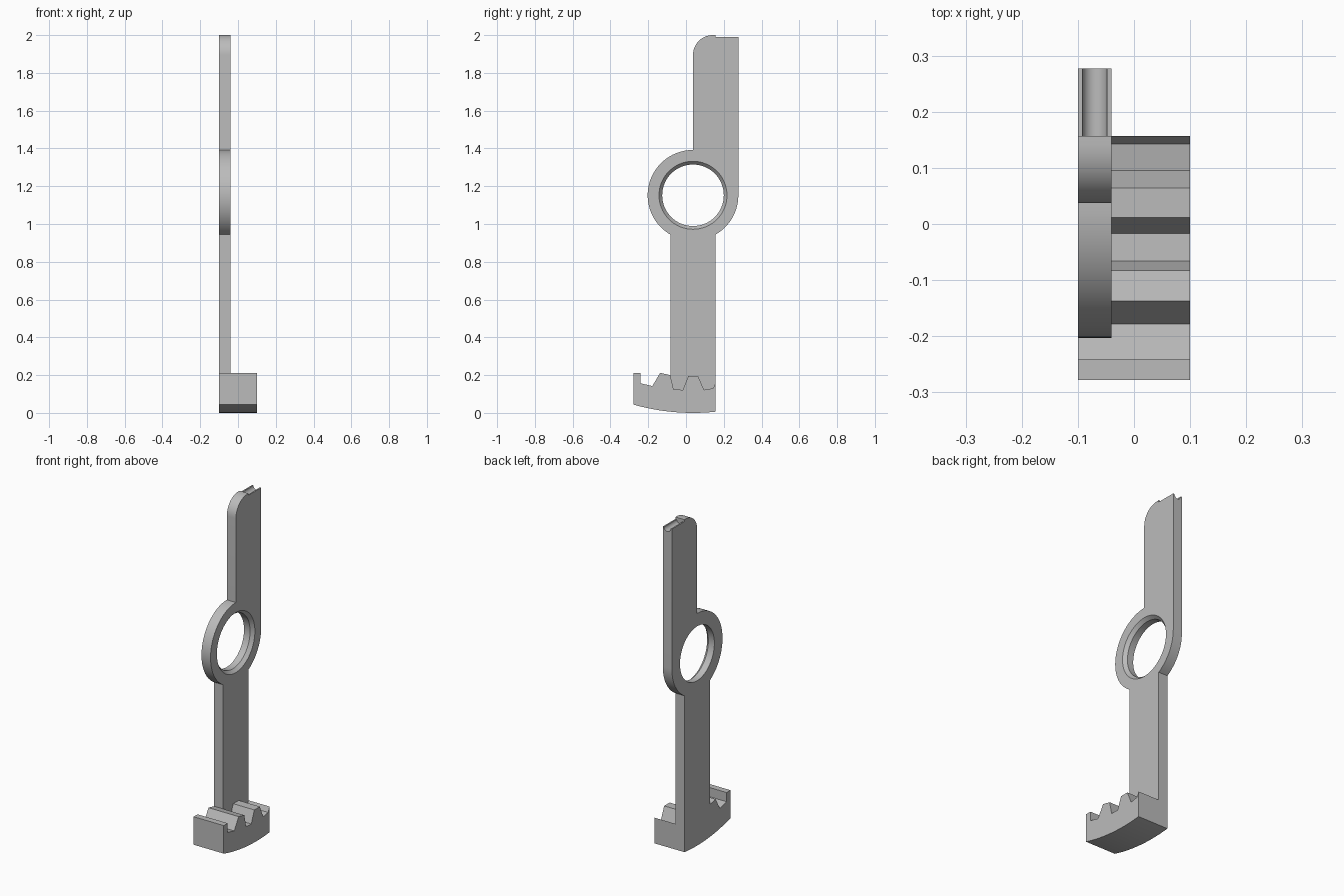
import bpy, bmesh
from math import sin, cos, pi, radians, asin

if "Cube" in bpy.data.objects:
    bpy.data.objects.remove(bpy.data.objects["Cube"])

grey = bpy.data.materials.new("plain grey")
grey.use_nodes = True
COLOUR = (0.5, 0.5, 0.5, 1)
grey.diffuse_color = COLOUR
grey.node_tree.nodes["Principled BSDF"].inputs["Base Color"].default_value = COLOUR

PIVOT = (0.037, 1.152)
BACK, FACE, WIDE = -0.1, -0.04, 0.1      # layers along x
FRONT_Y, BAR_Y0, BAR_Y1 = -0.278, -0.083, 0.157


def arc(centre, r, a0, a1, n):
    """Points along an arc in the y-z plane, angles in degrees from +y."""
    angles = [radians(a0 + (a1 - a0) * i / n) for i in range(n + 1)]
    return [(centre[0] + r * cos(a), centre[1] + r * sin(a)) for a in angles]


def make_object(name, bm):
    bmesh.ops.recalc_face_normals(bm, faces=bm.faces)
    mesh = bpy.data.meshes.new(name)
    bm.to_mesh(mesh)
    bm.free()
    mesh.materials.append(grey)
    obj = bpy.data.objects.new(name, mesh)
    bpy.context.collection.objects.link(obj)
    return obj


def loft(name, sections):
    """Join matching closed loops of 3D points and cap both ends."""
    bm = bmesh.new()
    rings = [[bm.verts.new(p) for p in s] for s in sections]
    n = len(rings[0])
    for a, b in zip(rings, rings[1:]):
        for i in range(n):
            j = (i + 1) % n
            bm.faces.new((a[i], a[j], b[j], b[i]))
    bm.faces.new(rings[0])
    bm.faces.new(rings[-1])
    return make_object(name, bm)


def prism(name, profile, x0, x1):
    return loft(name, [[(x, y, z) for y, z in profile] for x in (x0, x1)])


def activate(obj):
    bpy.ops.object.select_all(action="DESELECT")
    obj.select_set(True)
    bpy.context.view_layer.objects.active = obj


def cut(obj, cutter):
    cutter.hide_render = True
    mod = obj.modifiers.new("cut", "BOOLEAN")
    mod.operation, mod.solver, mod.object = "DIFFERENCE", "EXACT", cutter
    activate(obj)
    bpy.ops.object.modifier_apply(modifier=mod.name)
    bpy.data.objects.remove(cutter)


# Curved underside, concentric with the pivot hole
R = PIVOT[1]
a_front = -90 + asin((FRONT_Y - PIVOT[0]) / R) * 180 / pi
a_back = -90 + asin((BAR_Y1 - PIVOT[0]) / R) * 180 / pi
underside = arc(PIVOT, R, a_front, a_back, 16)

# Front hook and first tooth, shared by both layers (back to front)
hook = [(BAR_Y0, 0.2), (-0.137, 0.212), (-0.178, 0.142),
        (-0.241, 0.157), (-0.241, 0.212), (FRONT_Y, 0.212)]

# Lever plate: bar, pivot ring and upper arm in one outline
outline = (underside
           + arc(PIVOT, 0.24, -60, 0, 16)
           + [(0.277, 1.989), (0.157, 1.989), (0.157, 2.0)]
           + arc((0.142, 1.895), 0.105, 90, 180, 14)
           + arc(PIVOT, 0.24, 90, 240, 40)
           + hook)
plate = prism("lever_plate", outline, BACK, FACE)

# Pivot hole with a chamfer on the open side
stages = [(BACK - 0.05, 0.163), (FACE - 0.02, 0.163), (FACE, 0.18), (FACE + 0.05, 0.18)]
cut(plate, loft("hole_cutter", [[(x, y, z) for y, z in arc(PIVOT, r, 0, 354.375, 63)]
                                for x, r in stages]))

# Rounded groove along the rear half of the arm's tip
groove = arc((-0.07, 1.989), 0.022, 180, 360, 16) + [(-0.048, 2.05), (-0.092, 2.05)]
cut(plate, loft("groove_cutter", [[(x, y, z) for x, z in groove] for y in (0.157, 0.35)]))

# Toothed sector beside the foot of the bar
teeth = [(BAR_Y1, 0.16), (0.143, 0.13), (0.095, 0.122), (0.064, 0.195),
         (0.012, 0.195), (-0.017, 0.122), (-0.066, 0.124)]
sector = prism("toothed_sector", underside + teeth + hook, FACE, WIDE)

for obj in (plate, sector):
    activate(obj)
    bpy.ops.object.shade_smooth_by_angle(angle=radians(25))
